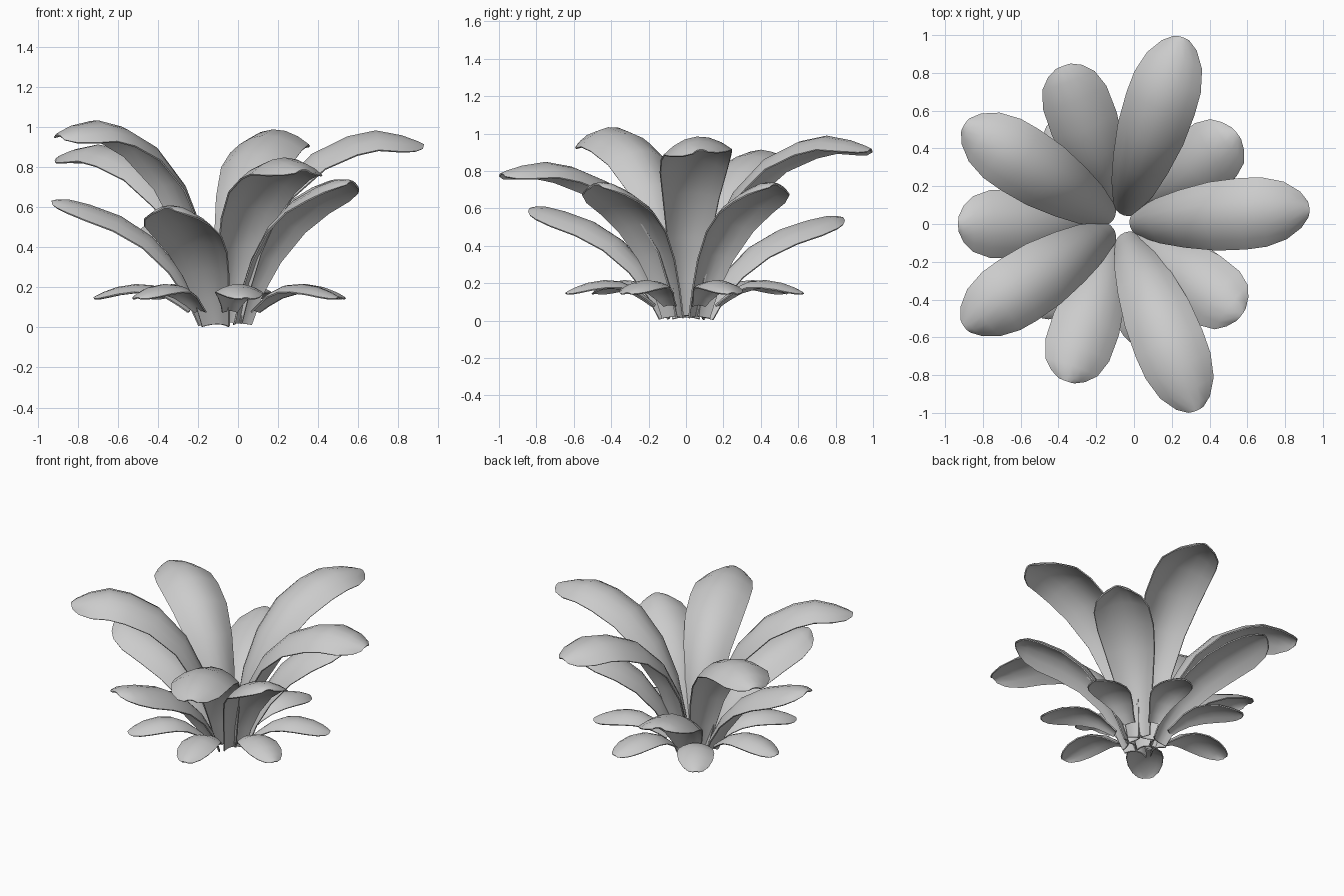
import bpy, bmesh
from math import radians, sin, cos
from mathutils import Vector, Quaternion

if "Cube" in bpy.data.objects:
    bpy.data.objects.remove(bpy.data.objects["Cube"])

CENTRE = Vector((-0.07, 0, 0))
ACROSS = [-1, -0.7, -0.35, 0, 0.35, 0.7, 1]

# Centreline rows: radius share, height share, half-width share
TALL = [(.05, .03, .34), (.09, .22, .45), (.15, .46, .62), (.27, .70, .80), (.44, .88, .96),
        (.62, .97, 1), (.76, 1, .97), (.89, .975, .80), (.97, .945, .50), (1, .93, .22)]
MIDDLE = [(.11, .03, .40), (.17, .24, .50), (.27, .48, .68), (.42, .71, .88), (.60, .87, 1),
          (.78, .96, .98), (.90, 1, .80), (.97, 1, .52), (1, .99, .22)]
LOW = [(.26, .40, .34), (.33, .58, .46), (.42, .80, .68), (.55, .97, .92), (.68, 1, 1),
       (.82, .93, .92), (.92, .82, .70), (.98, .73, .42), (1, .69, .18)]


def leaf(name, rows, angle, reach, height, half_width, roll=0, droop=0.45):
    """One domed leaf swept along an arching centreline; positive roll lifts its left edge."""
    a = radians(angle)
    out = Vector((cos(a), sin(a), 0))
    side0 = Vector((-sin(a), cos(a), 0))
    path = [CENTRE + out * (r * reach) + Vector((0, 0, z * height)) for r, z, w in rows]
    bm = bmesh.new()
    grid = []
    last = len(rows) - 1
    for i, (p, row) in enumerate(zip(path, rows)):
        tangent = (path[min(i + 1, last)] - path[max(i - 1, 0)]).normalized()
        side = Quaternion(tangent, radians(roll) * i / last) @ side0
        normal = tangent.cross(side)
        w = row[2] * half_width
        # edges droop below the midrib
        grid.append([bm.verts.new(p + side * (u * w) - normal * (droop * w * u * u))
                     for u in ACROSS])
    for lower, upper in zip(grid, grid[1:]):
        for j in range(len(ACROSS) - 1):
            bm.faces.new((lower[j], upper[j], upper[j + 1], lower[j + 1]))
    bmesh.ops.recalc_face_normals(bm, faces=bm.faces)
    mesh = bpy.data.meshes.new(name)
    bm.to_mesh(mesh)
    bm.free()
    ob = bpy.data.objects.new(name, mesh)
    bpy.context.collection.objects.link(ob)
    # thin leaf blade
    mod = ob.modifiers.new("thickness", 'SOLIDIFY')
    mod.thickness = 0.008
    mod.offset = 0
    bpy.context.view_layer.objects.active = ob
    bpy.ops.object.select_all(action='DESELECT')
    ob.select_set(True)
    bpy.ops.object.modifier_apply(modifier=mod.name)
    bpy.ops.object.shade_smooth_by_angle(angle=radians(40))


# Tall inner leaves: angle, reach, height, roll
for n, (ang, reach, h, roll) in enumerate([(4.3, 1.0, .98, 7), (72, 1.04, .985, -4), (147.5, .98, .91, 0),
                                           (213.5, .99, 1.03, -10), (292, 1.065, .845, 0)]):
    leaf(f"tall_leaf_{n + 1}", TALL, ang, reach, h, .188, roll)

# Middle ring of leaves
for n, (ang, reach, h) in enumerate([(38, .78, .735), (110, .89, .555), (180, .86, .635),
                                     (251, .88, .605), (323, .80, .735)]):
    leaf(f"middle_leaf_{n + 1}", MIDDLE, ang, reach, h, .18)

# Low outer ring of small leaves
for n in range(7):
    leaf(f"low_leaf_{n + 1}", LOW, 22.5 + n * 360 / 7, .65, .213, .116, droop=0.33)
